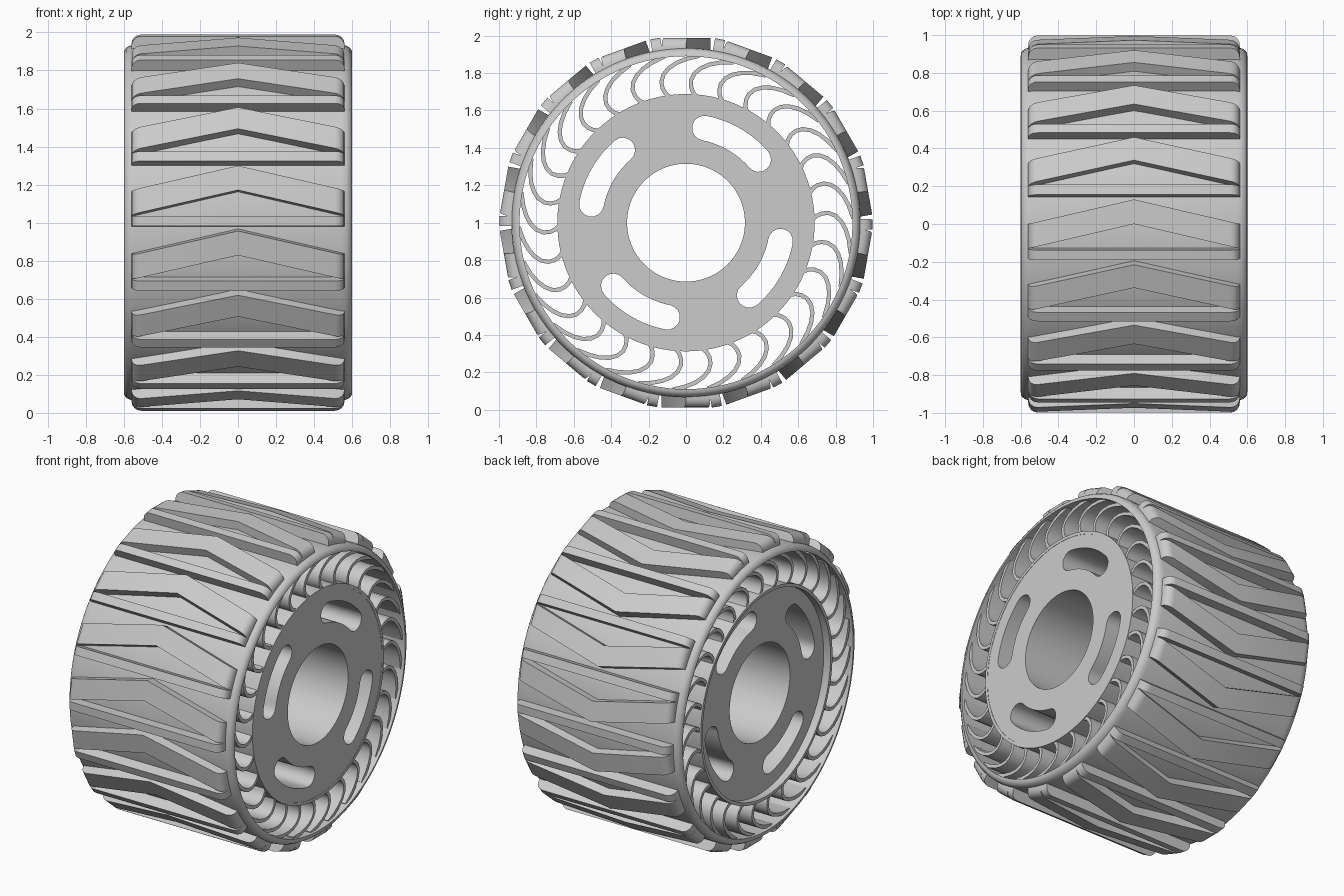
import bpy, bmesh
from math import sin, cos, pi, radians
from mathutils import Matrix, Vector

cube = bpy.data.objects.get("Cube")
if cube:
    bpy.data.objects.remove(cube, do_unlink=True)

grey = bpy.data.materials.new("plain grey")
grey.use_nodes = True
colour = (0.6, 0.6, 0.6, 1)
grey.diffuse_color = colour
grey.node_tree.nodes["Principled BSDF"].inputs["Base Color"].default_value = colour

AXLE = Vector((0, 0, 1))


def finish(obj):
    """Link material and shade with sharp edges kept."""
    obj.data.materials.clear()
    obj.data.materials.append(grey)
    bpy.ops.object.select_all(action="DESELECT")
    obj.select_set(True)
    bpy.context.view_layer.objects.active = obj
    if obj.type == "CURVE":
        bpy.ops.object.convert(target="MESH")
    bpy.ops.object.shade_smooth_by_angle(angle=radians(30))


def from_bmesh(name, bm):
    mesh = bpy.data.meshes.new(name)
    bmesh.ops.recalc_face_normals(bm, faces=bm.faces)
    bm.to_mesh(mesh)
    bm.free()
    obj = bpy.data.objects.new(name, mesh)
    obj.location = AXLE
    bpy.context.collection.objects.link(obj)
    finish(obj)


def polar(r, deg):
    """Point in the wheel plane, angle clockwise from the top."""
    return Vector((r * sin(radians(deg)), r * cos(radians(deg))))


def circle(r, n=96):
    return [polar(r, 360 * i / n) for i in range(n)]


def plate(name, loops, x0, x1):
    """Extrude closed loops (inner loops become holes) along the axle."""
    curve = bpy.data.curves.new(name, "CURVE")
    curve.dimensions = "2D"
    curve.fill_mode = "BOTH"
    curve.extrude = (x1 - x0) / 2
    for loop in loops:
        spline = curve.splines.new("POLY")
        spline.points.add(len(loop) - 1)
        for point, co in zip(spline.points, loop):
            point.co = (co.x, co.y, 0, 1)
        spline.use_cyclic_u = True
    obj = bpy.data.objects.new(name, curve)
    obj.location = AXLE + Vector(((x0 + x1) / 2, 0, 0))
    obj.rotation_euler = (pi / 2, 0, pi / 2)
    bpy.context.collection.objects.link(obj)
    finish(obj)


# Hub: thick disc with a bore and four curved slots
def slot(start, end, r=0.515, half=0.066):
    outer = [polar(r + half, start + (end - start) * i / 12) for i in range(13)]
    inner = [polar(r - half, end - (end - start) * i / 12) for i in range(13)]

    def cap(deg, turn):
        return [polar(r, deg) + polar(half, deg + turn + 180 * i / 8) for i in range(1, 8)]
    return outer + cap(end, 0) + inner + cap(start, 180)


slots = [slot(11 + 90 * k, 49 + 90 * k) for k in range(4)]
plate("hub_disc", [circle(0.67), circle(0.315)] + slots, -0.54, 0.585)
plate("hub_ring", [circle(0.688), circle(0.668)], -0.59, 0.587)


# Curved spokes between hub and tyre
def spoke(turn):
    path = [(0.68, 0), (0.70, -1.5), (0.73, -2.4), (0.765, -2.4), (0.80, -1.2),
            (0.83, 1), (0.855, 4), (0.875, 7.5), (0.895, 12)]
    pts = [polar(r, a + turn) for r, a in path]
    left, right = [], []
    for i, p in enumerate(pts):
        d = (pts[min(i + 1, len(pts) - 1)] - pts[max(i - 1, 0)]).normalized()
        side = Vector((-d.y, d.x)) * 0.011
        left.append(p + side)
        right.append(p - side)
    return left + right[::-1]


plate("spokes", [spoke(12 * k + 4.5) for k in range(30)], -0.58, 0.58)

# Tyre band: rounded-shoulder profile spun round the axle
half_profile = [(0.6, 0.89), (0.598, 0.905), (0.588, 0.92), (0.57, 0.93), (0.545, 0.934)]
profile = half_profile + [(-x, r) for x, r in half_profile[::-1]]
bm = bmesh.new()
verts = [bm.verts.new((x, 0, r)) for x, r in profile]
edges = [bm.edges.new((verts[i - 1], verts[i])) for i in range(len(verts))]
bmesh.ops.spin(bm, geom=verts + edges, cent=(0, 0, 0), axis=(1, 0, 0),
               angle=2 * pi, steps=108, use_merge=True)
bmesh.ops.remove_doubles(bm, verts=bm.verts, dist=0.0001)
from_bmesh("tyre_band", bm)


# Tread blocks: flat prisms with rounded ends, repeated round the band
def tread(name, trail, lead, point, top, turn, half=0.56):
    bm = bmesh.new()
    outline = [(-half, trail), (0, trail + point), (half, trail),
               (half, lead), (0, lead + point), (-half, lead)]
    low = [bm.verts.new((x, y, 0.905)) for x, y in outline]
    high = [bm.verts.new((x, y, top)) for x, y in outline]
    for ring in (low, high):
        bm.faces.new((ring[0], ring[1], ring[4], ring[5]))
        bm.faces.new((ring[1], ring[2], ring[3], ring[4]))
    for i in range(6):
        bm.faces.new((low[i - 1], low[i], high[i], high[i - 1]))
    bmesh.ops.recalc_face_normals(bm, faces=bm.faces)
    ends = [e for e in bm.edges
            if all(abs(v.co.x) > half - 0.01 and v.co.z > top - 0.01 for v in e.verts)]
    bmesh.ops.bevel(bm, geom=ends, offset=0.05, segments=4, profile=0.5, affect="EDGES")
    bmesh.ops.rotate(bm, verts=bm.verts, matrix=Matrix.Rotation(radians(-turn), 3, "X"))
    bmesh.ops.spin(bm, geom=bm.verts[:] + bm.edges[:] + bm.faces[:], cent=(0, 0, 0),
                   axis=(1, 0, 0), angle=radians(340), steps=17, use_duplicate=True)
    from_bmesh(name, bm)


tread("chevron_treads", -0.13, 0, 0.13, 0.988, 0)
tread("bar_treads", -0.027, 0.027, 0, 0.998, 10.5)
